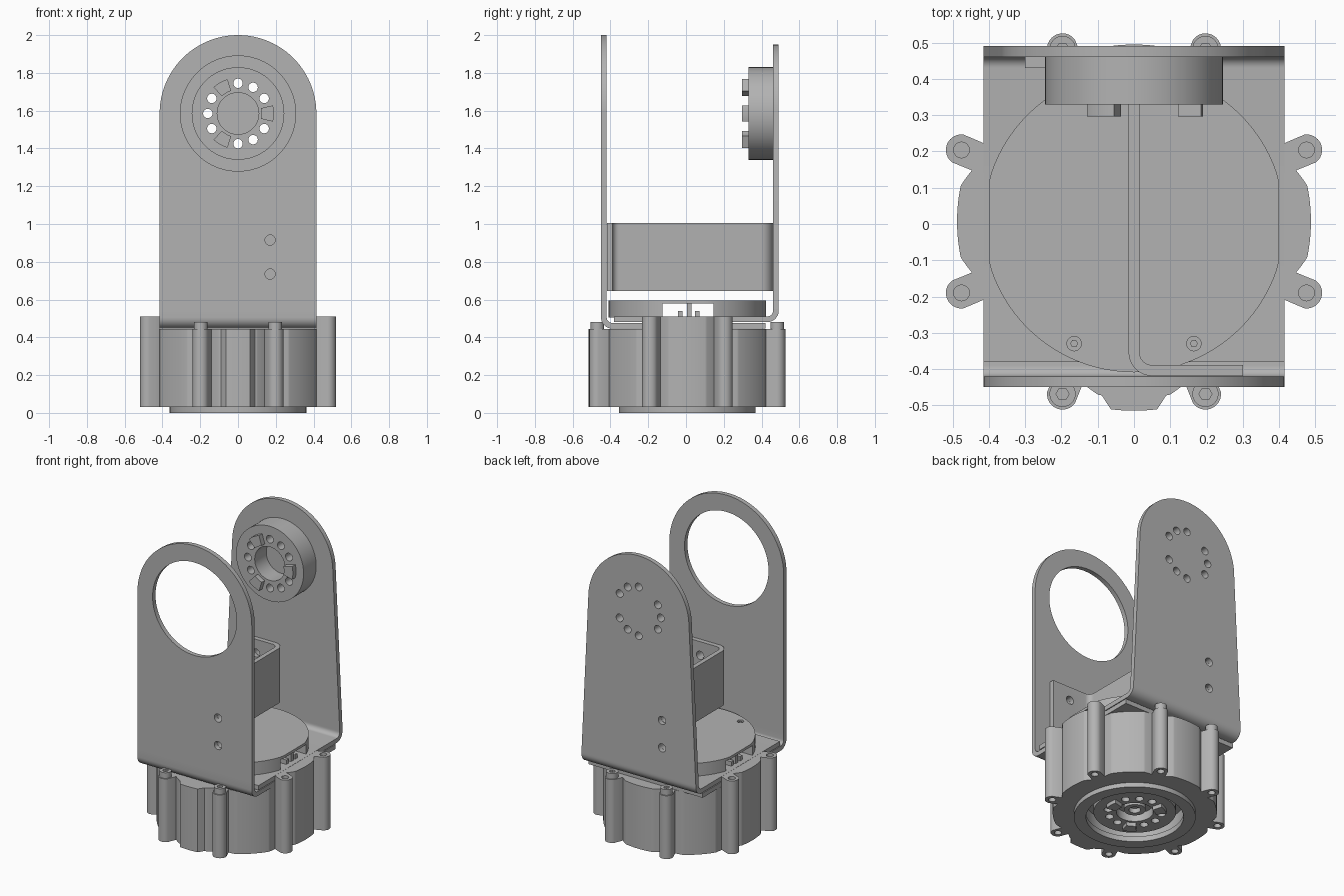
import bpy, bmesh, math
from math import sin, cos, pi, radians
from mathutils import Vector

if "Cube" in bpy.data.objects:
    bpy.data.objects.remove(bpy.data.objects["Cube"])

grey = bpy.data.materials.new("plain grey")
grey.use_nodes = True
grey.diffuse_color = (0.45, 0.45, 0.45, 1)
grey.node_tree.nodes["Principled BSDF"].inputs["Base Color"].default_value = grey.diffuse_color

CY = 0.007        # depth of the motor axis
HZ = 1.585        # height of the upper joint axis
HALF = 0.415      # half width of the bracket


# --- helpers ---
def circle(u, v, r, n=32):
    return [(u + r * cos(2 * pi * i / n), v + r * sin(2 * pi * i / n)) for i in range(n)]


def rect(u0, u1, v0, v1):
    return [(u0, v0), (u1, v0), (u1, v1), (u0, v1)]


def sector(u, v, r0, r1, mid, half):
    a = [radians(mid - half + half * i / 4) for i in range(9)]
    return ([(u + r1 * cos(t), v + r1 * sin(t)) for t in a]
            + [(u + r0 * cos(t), v + r0 * sin(t)) for t in reversed(a)])


def solid(name, axis, prisms, cutters=()):
    """Extrude outlines (pts, lo, hi) along an axis, then subtract cutter objects."""
    place = {"x": lambda p, d: (d, p[0], p[1]),
             "y": lambda p, d: (p[0], d, p[1]),
             "z": lambda p, d: (p[0], p[1], d)}[axis]
    bm = bmesh.new()
    for pts, lo, hi in prisms:
        a = [bm.verts.new(place(p, lo)) for p in pts]
        b = [bm.verts.new(place(p, hi)) for p in pts]
        bm.faces.new(a)
        bm.faces.new(b[::-1])
        for i in range(len(pts)):
            j = (i + 1) % len(pts)
            bm.faces.new((a[j], a[i], b[i], b[j]))
    bmesh.ops.recalc_face_normals(bm, faces=bm.faces)
    mesh = bpy.data.meshes.new(name)
    bm.to_mesh(mesh)
    bm.free()
    ob = bpy.data.objects.new(name, mesh)
    bpy.context.collection.objects.link(ob)
    ob.data.materials.append(grey)
    for c in cutters:
        m = ob.modifiers.new("cut", "BOOLEAN")
        m.operation, m.solver, m.object = "DIFFERENCE", "EXACT", c
    if cutters:
        deps = bpy.context.evaluated_depsgraph_get()
        cut = bpy.data.meshes.new_from_object(ob.evaluated_get(deps))
        ob.modifiers.clear()
        ob.data = cut
        for c in cutters:
            bpy.data.objects.remove(c)
    bpy.ops.object.select_all(action="DESELECT")
    ob.select_set(True)
    bpy.context.view_layer.objects.active = ob
    bpy.ops.object.shade_smooth_by_angle(angle=radians(30))
    return ob


def cutter(axis, prisms):
    ob = solid("cutter", axis, prisms)
    ob.hide_render = True
    return ob


def sheet(path, r, t):
    """Outline of a folded sheet: fillet each corner, then offset both ways."""
    path = [Vector(p) for p in path]
    line = [path[0]]
    for p, q, s in zip(path, path[1:], path[2:]):
        a, b = (p - q).normalized(), (s - q).normalized()
        c = q + (a + b) * r
        line += [c - b * r * cos(k * pi / 16) - a * r * sin(k * pi / 16) for k in range(9)]
    line.append(path[-1])
    left, right = [], []
    for i, p in enumerate(line):
        d = (line[min(i + 1, len(line) - 1)] - line[max(i - 1, 0)]).normalized()
        n = Vector((-d.y, d.x)) * t / 2
        left.append(tuple(p + n))
        right.append(tuple(p - n))
    return left + right[::-1]


def plate_outline(r, tilt):
    arc = [radians(tilt + (180 - 2 * tilt) * i / 48) for i in range(49)]
    return [(HALF, 0.55)] + [(r * cos(a), HZ + r * sin(a)) for a in arc] + [(-HALF, 0.55)]


def joint_holes(u, v, r=0.025):
    return [circle(u + 0.16 * cos(radians(a)), v + 0.16 * sin(radians(a)), r, 20)
            for a in range(0, 360, 30) if a % 120]


def bolts(x):
    return [circle(x, z, 0.027, 20) for z in (0.735, 0.915)]


# --- motor housing: ribbed outline with eight screw lugs and a front bump ---
def housing_radius(deg):
    off = abs((deg - 22.5 + 22.5) % 45 - 22.5)
    rad, lug, c = 0.488, 0.043, 0.515
    s = c * sin(radians(off))
    if s < lug:
        return c * cos(radians(off)) + math.sqrt(lug ** 2 - s ** 2)
    rad -= 0.02 * max(0, 1 - (off - 4.8) / 6)
    front = abs(deg - 270)
    if front < 11:
        rad = max(rad, 0.522 - 0.04 * max(0, (front - 7) / 4))
    return rad


outline = [(housing_radius(d / 2) * cos(radians(d / 2)), CY + housing_radius(d / 2) * sin(radians(d / 2)))
           for d in range(720)]
lugs = [(0.515 * cos(radians(a)), CY + 0.515 * sin(radians(a))) for a in [22.5 + 45 * k for k in range(8)]]
seat = cutter("z", [(rect(-HALF, HALF, -0.7, 0.7), 0.445, 0.6)])
lug_holes = cutter("z", [(circle(x, y, 0.022, 16), lo, hi) for x, y in lugs
                         for lo, hi in ((0, 0.09), (0.47, 0.6))])
recess = cutter("z", [(circle(0, CY, 0.30, 64), 0.0, 0.12)])
solid("motor_housing", "z", [(outline, 0.03, 0.51)], [seat, lug_holes, recess])

# Bottom ring and output hub
bore = cutter("z", [(circle(0, CY, 0.29, 64), -0.1, 0.1)])
solid("bottom_ring", "z", [(circle(0, CY, 0.362, 72), 0, 0.035)], [bore])
hub_cut = cutter("z", [(h, 0, 0.09) for h in joint_holes(0, CY)] + [(circle(0, CY, 0.11, 40), 0, 0.09)])
solid("output_hub", "z", [(circle(0, CY, 0.245, 64), 0.035, 0.13)], [hub_cut])
solid("output_hub_keys", "z", [(sector(0, CY, 0.125, 0.19, a, 13), 0.01, 0.04) for a in (0, 120, 240)])
centre_hole = cutter("z", [(circle(0, CY, 0.035, 24), 0, 0.08)])
solid("output_centre", "z", [(circle(0, CY, 0.065, 32), 0.05, 0.12)], [centre_hole])

# Screws clamping the bracket at front and back
screws = [p for p in lugs if abs(p[0]) < 0.3]
sockets = cutter("z", [(circle(x, y, 0.018, 6), 0.462, 0.55) for x, y in screws])
solid("clamp_screws", "z", [(circle(x, y, 0.036, 28), 0.44, 0.482) for x, y in screws], [sockets])

# --- motor cap with side cable openings ---
cap = [(max(-0.4, min(0.4, x)), y) for x, y in circle(0, CY, 0.416, 96)]
tunnel = cutter("x", [(rect(-0.125, 0.145, 0.4, 0.578), -0.6, 0.6)])
cap_holes = cutter("z", [(circle(x, -0.33, 0.02, 20), 0.58, 0.7) for x in (-0.165, 0.165)])
solid("motor_cap", "z", [(cap, 0.505, 0.595)], [tunnel, cap_holes])
solid("cap_screws", "z", [(circle(x, -0.33, 0.011, 6), 0.575, 0.59) for x in (-0.165, 0.165)])
solid("cable_pins", "x", [(rect(y - 0.012, y + 0.012, 0.505, z), s * 0.3 - 0.08, s * 0.3 + 0.08)
                          for s in (-1, 1) for y, z in ((-0.03, 0.54), (0.018, 0.58), (0.06, 0.54))])

# --- folded brackets: each is a base with a bend, and a tall round-topped plate ---
solid("front_bracket_base", "x", [(sheet([(-0.435, 0.55), (-0.435, 0.461), (0.42, 0.461)], 0.045, 0.03),
                                   -HALF, HALF)])
solid("back_bracket_base", "x", [(sheet([(0.476, 0.55), (0.476, 0.496), (-0.38, 0.496)], 0.045, 0.03),
                                  -HALF, HALF)])
front_cut = cutter("y", [(h, -0.6, -0.3) for h in bolts(0.17) + [circle(0, HZ, 0.305, 80)]])
solid("front_plate", "y", [(plate_outline(HALF, 0), -0.45, -0.42)], [front_cut])
back_cut = cutter("y", [(h, 0.4, 0.6) for h in bolts(-0.17) + joint_holes(0, HZ)])
solid("back_plate", "y", [(plate_outline(0.365, 2.7), 0.461, 0.491)], [back_cut])

# Upright brace folded into a Z between the two plates
brace_cut = cutter("y", [(h, -0.6, -0.3) for h in bolts(0.17)] + [(h, 0.35, 0.6) for h in bolts(-0.17)])
brace = sheet([(0.3, -0.404), (0, -0.404), (0, 0.445), (-0.3, 0.445)], 0.05, 0.03)
solid("z_brace", "z", [(brace, 0.645, 1.005)], [brace_cut])

# Upper joint hub on the back plate
upper_cut = cutter("y", [(h, 0.2, 0.6) for h in joint_holes(0, HZ)] + [(circle(0, HZ, 0.11, 48), 0.2, 0.45)])
solid("joint_hub", "y", [(circle(0, HZ, 0.245, 72), 0.33, 0.462)], [upper_cut])
solid("joint_hub_keys", "y", [(sector(0, HZ, 0.125, 0.19, a, 13), 0.297, 0.335) for a in (0, 120, 240)])
